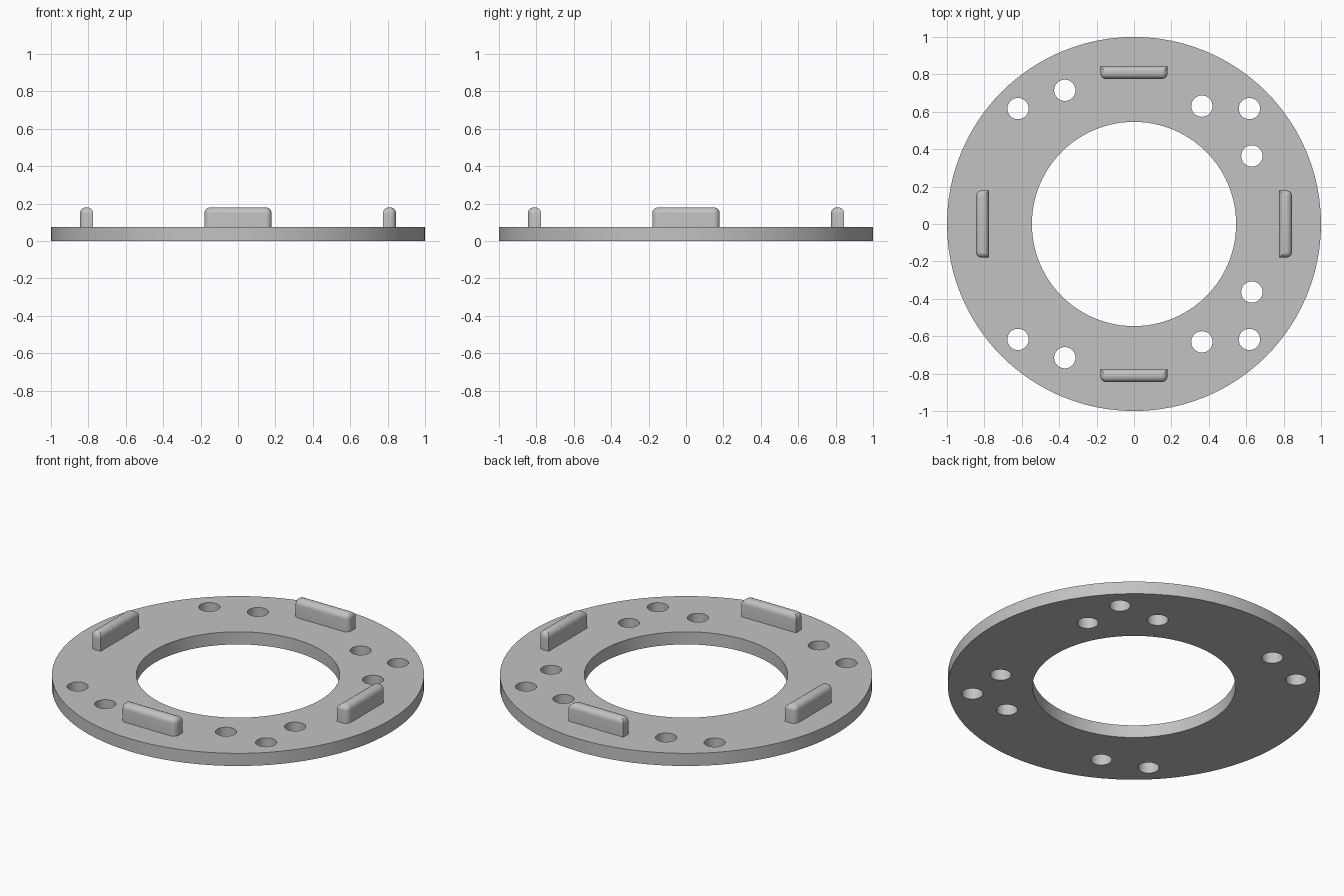
import bpy, bmesh, math
from mathutils import Matrix, Vector

cube = bpy.data.objects.get("Cube")
if cube:
    bpy.data.objects.remove(cube, do_unlink=True)

THICK = 0.075            # plate thickness
TOP = 0.18               # top of the tabs
HOLE = 0.057             # bolt hole radius

grey = bpy.data.materials.new("plain grey")
grey.use_nodes = True
colour = (0.54, 0.54, 0.54, 1)
grey.diffuse_color = colour
grey.node_tree.nodes["Principled BSDF"].inputs["Base Color"].default_value = colour


def finish(bm, name):
    """Turn the bmesh into a smooth-shaded object with sharp edges kept."""
    bmesh.ops.recalc_face_normals(bm, faces=bm.faces)
    mesh = bpy.data.meshes.new(name)
    bm.to_mesh(mesh)
    bm.free()
    mesh.materials.append(grey)
    obj = bpy.data.objects.new(name, mesh)
    bpy.context.collection.objects.link(obj)
    bpy.ops.object.select_all(action="DESELECT")
    obj.select_set(True)
    bpy.context.view_layer.objects.active = obj
    bpy.ops.object.shade_smooth_by_angle(angle=math.radians(30))
    return obj


def ring(bm, x, y, radius, count):
    """Closed circle of edges on the ground plane."""
    bmesh.ops.create_circle(bm, cap_ends=False, segments=count, radius=radius,
                            matrix=Matrix.Translation((x, y, 0)))


# Ring plate: outline, centre opening and bolt holes filled, then extruded
bm = bmesh.new()
ring(bm, 0, 0, 1, 96)
ring(bm, 0, 0, 0.546, 96)
for x, y in [(-0.62, 0.617), (-0.37, 0.715), (0.363, 0.63), (0.617, 0.617), (0.63, 0.364)]:
    for side in (1, -1):
        ring(bm, x, side * y, HOLE, 32)
bmesh.ops.triangle_fill(bm, use_beauty=True, edges=bm.edges[:], normal=(0, 0, 1))
lifted = bmesh.ops.extrude_face_region(bm, geom=bm.faces[:], use_keep_orig=True)
bmesh.ops.translate(bm, vec=(0, 0, THICK),
                    verts=[v for v in lifted["geom"] if isinstance(v, bmesh.types.BMVert)])
finish(bm, "ring_plate")


def tab(name, angle, rounded):
    """Upright tab; its top rim and the two upright edges on one side are rounded.
    rounded is +1 for the outer side, -1 for the inner side."""
    bm = bmesh.new()
    height = TOP - THICK
    bmesh.ops.create_cube(bm, size=1, matrix=Matrix.Translation((0, 0, THICK + height / 2))
                          @ Matrix.Diagonal((0.07, 0.36, height, 1)))
    edges = []
    for e in bm.edges:
        a, b = (v.co for v in e.verts)
        mid = (a + b) / 2
        upright = abs(a.z - b.z) > 0.01
        if mid.z > TOP - 0.001 or (upright and mid.x * rounded > 0):
            edges.append(e)
    bmesh.ops.bevel(bm, geom=edges, offset=0.032, segments=6, profile=0.5,
                    affect="EDGES", clamp_overlap=True)
    bmesh.ops.translate(bm, vec=Vector((0.81, 0, 0)), verts=bm.verts)
    bmesh.ops.rotate(bm, cent=(0, 0, 0), verts=bm.verts,
                     matrix=Matrix.Rotation(math.radians(angle), 3, "Z"))
    finish(bm, name)


# Four locating tabs, the back one facing the other way
tab("left_tab", 0, 1)
tab("back_tab", 90, -1)
tab("right_tab", 180, 1)
tab("front_tab", 270, 1)
